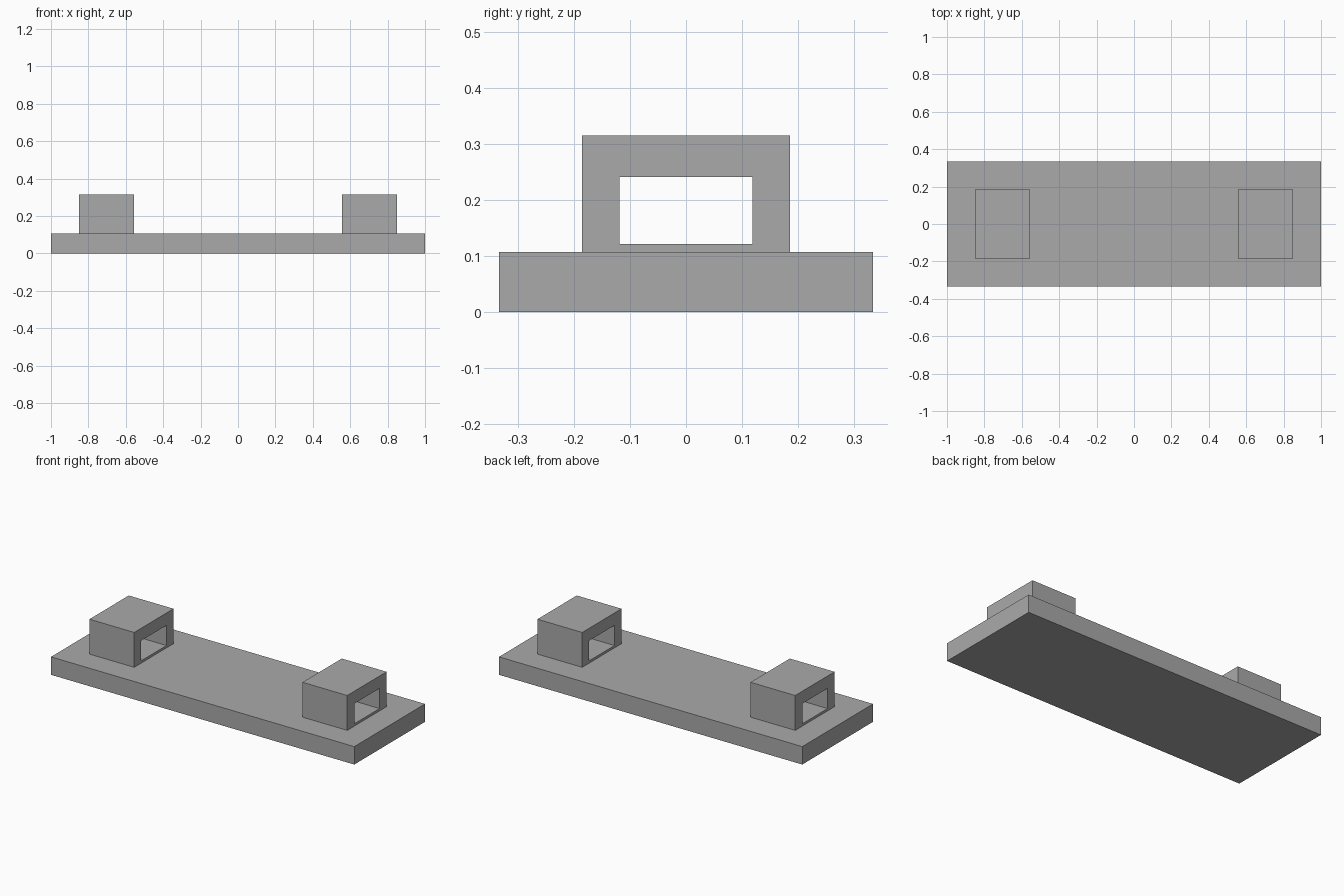
import bpy, bmesh

cube = bpy.data.objects.get("Cube")
if cube:
    bpy.data.objects.remove(cube, do_unlink=True)

grey = bpy.data.materials.new("plain grey")
grey.use_nodes = True
colour = (0.4, 0.4, 0.4, 1)
grey.diffuse_color = colour
grey.node_tree.nodes["Principled BSDF"].inputs["Base Color"].default_value = colour


def add_object(name, bm):
    bmesh.ops.recalc_face_normals(bm, faces=bm.faces)
    mesh = bpy.data.meshes.new(name)
    bm.to_mesh(mesh)
    bm.free()
    mesh.materials.append(grey)
    obj = bpy.data.objects.new(name, mesh)
    bpy.context.collection.objects.link(obj)
    return obj


def rectangle(bm, x, y0, y1, z0, z1):
    return [bm.verts.new((x, y, z)) for y, z in ((y0, z0), (y1, z0), (y1, z1), (y0, z1))]


def box(name, x0, x1, half_y, z0, z1):
    bm = bmesh.new()
    a = rectangle(bm, x0, -half_y, half_y, z0, z1)
    b = rectangle(bm, x1, -half_y, half_y, z0, z1)
    bm.faces.new(a)
    bm.faces.new(b)
    for i in range(4):
        j = (i + 1) % 4
        bm.faces.new((a[i], a[j], b[j], b[i]))
    return add_object(name, bm)


def tunnel(name, x0, x1):
    """Rectangular block with a rectangular opening running along x."""
    bm = bmesh.new()
    rings = []
    for x in (x0, x1):
        outer = rectangle(bm, x, -0.185, 0.185, 0.107, 0.315)
        inner = rectangle(bm, x, -0.119, 0.119, 0.121, 0.241)
        rings.append((outer, inner))
    (outer_a, inner_a), (outer_b, inner_b) = rings
    for p, q in ((outer_a, inner_a), (outer_b, inner_b), (outer_a, outer_b), (inner_a, inner_b)):
        for i in range(4):
            j = (i + 1) % 4
            bm.faces.new((p[i], p[j], q[j], q[i]))
    return add_object(name, bm)


# Flat base plate
box("base_plate", -1, 1, 0.333, 0, 0.107)

# Hollow block near each end
tunnel("left_block", 0.555, 0.85)
tunnel("right_block", -0.85, -0.555)
